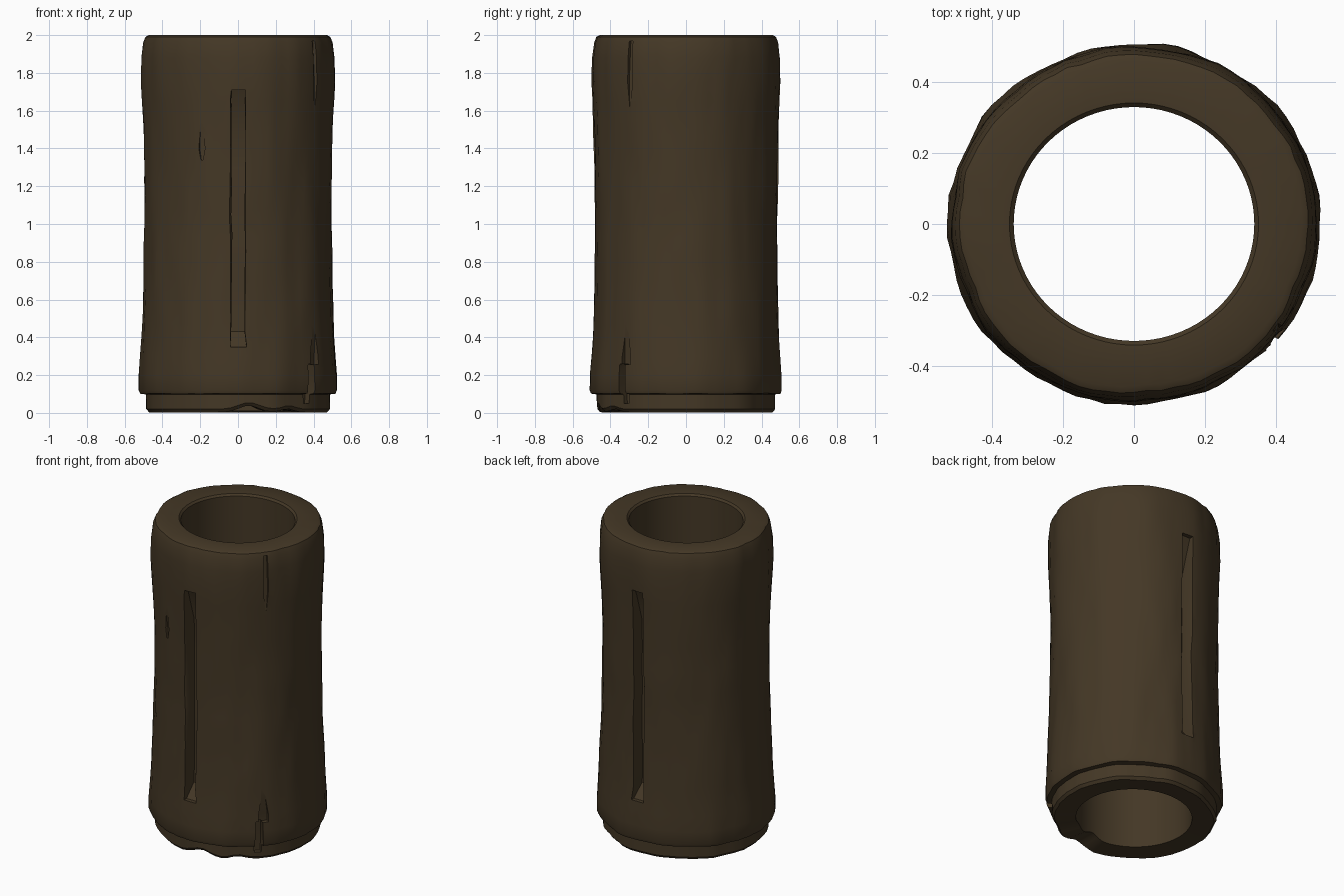
import bpy, bmesh, math
from mathutils import Vector, noise

if "Cube" in bpy.data.objects:
    bpy.data.objects.remove(bpy.data.objects["Cube"])

wood = bpy.data.materials.new("dark brown wood")
wood.diffuse_color = (0.058, 0.039, 0.019, 1)
wood.use_nodes = True
wood.node_tree.nodes["Principled BSDF"].inputs["Base Color"].default_value = wood.diffuse_color


def make_object(name, bm):
    bmesh.ops.recalc_face_normals(bm, faces=bm.faces)
    mesh = bpy.data.meshes.new(name)
    bm.to_mesh(mesh)
    bm.free()
    mesh.materials.append(wood)
    obj = bpy.data.objects.new(name, mesh)
    bpy.context.collection.objects.link(obj)
    return obj


def loft(name, rings, closed_path):
    """Skin equal-length rings of points; cap the ends or join last to first."""
    bm = bmesh.new()
    rows = [[bm.verts.new(p) for p in ring] for ring in rings]
    n, m = len(rows[0]), len(rows)
    for i in range(m if closed_path else m - 1):
        a, b = rows[i], rows[(i + 1) % m]
        for j in range(n):
            k = (j + 1) % n
            bm.faces.new((a[j], a[k], b[k], b[j]))
    if not closed_path:
        bm.faces.new(rows[0])
        bm.faces.new(rows[-1])
    return make_object(name, bm)


# Section of the tube (radius, height): lower collar, weathered wall, rim, bore
key = [(0.345, 0.01), (0.47, 0.003), (0.485, 0.02), (0.485, 0.098), (0.515, 0.102),
       (0.522, 0.12), (0.522, 0.2), (0.51, 0.4), (0.50, 0.7), (0.495, 1.0),
       (0.498, 1.3), (0.505, 1.55), (0.513, 1.75), (0.51, 1.88), (0.50, 1.96),
       (0.488, 1.99), (0.47, 2.0), (0.35, 1.997), (0.338, 1.985), (0.338, 1.0)]
section = []
for (r0, z0), (r1, z1) in zip(key, key[1:] + key[:1]):
    steps = max(1, round(abs(z1 - z0) / 0.08)) if r0 > 0.4 else 1
    section += [(r0 + (r1 - r0) * t / steps, z0 + (z1 - z0) * t / steps) for t in range(steps)]

SEG = 80
rings = []
for r, z in section:
    ring = []
    for i in range(SEG):
        a = 2 * math.pi * i / SEG
        c, s = math.cos(a), math.sin(a)
        rr, zz = r, z
        if r > 0.4:   # hand-carved unevenness on the outside
            rr += 0.010 * noise.noise(Vector((c * 3, s * 3, z * 1.2 + 5)))
            rr += 0.006 * noise.noise(Vector((c * 9, s * 9, z * 3)))
        if z < 0.03 and r > 0.3:   # ragged foot, worn away at the front
            d = math.degrees(a) - 277
            zz += 0.035 * math.exp(-(d / 9) ** 2) + 0.018 * math.exp(-((d - 27) / 7) ** 2)
        if 0.09 < z < 0.13 and r > 0.5:
            zz += 0.005 * noise.noise(Vector((c * 4, s * 4, 2)))
        ring.append((rr * c, rr * s * 0.972, zz))
    rings.append(ring)
tube = loft("carved_tube", rings, True)

# Slot cutters: rows of height, left, right, floor depth, chip on either lip
rows = [(0.35, -0.040, 0.045, 0.47, 0.0), (0.43, -0.036, 0.034, 0.40, 0.004),
        (0.60, -0.034, 0.034, 0.395, 0.010), (0.80, -0.032, 0.036, 0.40, 0.016),
        (0.95, -0.030, 0.036, 0.40, 0.024), (1.05, -0.036, 0.034, 0.395, 0.022),
        (1.18, -0.032, 0.036, 0.40, 0.018), (1.30, -0.034, 0.036, 0.395, 0.010),
        (1.49, -0.034, 0.036, 0.40, 0.005), (1.66, -0.036, 0.038, 0.45, 0.004),
        (1.71, -0.034, 0.040, 0.47, 0.0)]
cutters = []
for name, side, chip in (("front_slot_cutter", -1, 1.0), ("back_slot_cutter", 1, 0.5)):
    slices = []
    for z, l, r, depth, lip in rows:
        e = lip * chip
        slices.append([(l, side * depth, z), (r, side * depth, z), (r, side * 0.468, z),
                       (r + 0.6 * e + 0.001, side * 0.50, z), (r + e + 0.002, side * 0.56, z),
                       (l - e - 0.002, side * 0.56, z), (l - e - 0.001, side * 0.50, z),
                       (l, side * 0.468, z)])
    cutters.append(loft(name, slices, False))


def wedge(name, angle, rows):
    """Cutter at an angle round the tube; rows of height, half width, inner radius."""
    a = math.radians(angle)
    out, along = Vector((math.cos(a), math.sin(a), 0)), Vector((-math.sin(a), math.cos(a), 0))
    return loft(name, [[out * rad + along * sx * w + Vector((0, 0, z))
                        for rad, sx in ((r, -1), (r, 1), (0.6, 1), (0.6, -1))]
                       for z, w, r in rows], False)


# Split and dent near the foot, plus small gouges in the surface
cutters.append(wedge("foot_split_cutter", -41, [(0.05, 0.02, 0.45), (0.12, 0.024, 0.45),
                                                (0.25, 0.022, 0.46), (0.26, 0.018, 0.48)]))
cutters.append(wedge("foot_dent_cutter", -38, [(0.255, 0.03, 0.487), (0.30, 0.03, 0.488),
                                               (0.44, 0.008, 0.512)]))
cutters.append(wedge("gouge_cutter_a", -113, [(1.34, 0.006, 0.482), (1.40, 0.018, 0.475),
                                              (1.53, 0.004, 0.495)]))
cutters.append(wedge("gouge_cutter_b", -36, [(1.62, 0.004, 0.50), (1.75, 0.015, 0.490),
                                             (1.97, 0.012, 0.480)]))

bpy.context.view_layer.objects.active = tube
for cutter in cutters:
    mod = tube.modifiers.new(cutter.name, 'BOOLEAN')
    mod.operation = 'DIFFERENCE'
    mod.solver = 'EXACT'
    mod.object = cutter
    bpy.ops.object.modifier_apply(modifier=mod.name)
    bpy.data.objects.remove(cutter, do_unlink=True)

tube.select_set(True)
bpy.ops.object.shade_smooth_by_angle(angle=math.radians(35))
